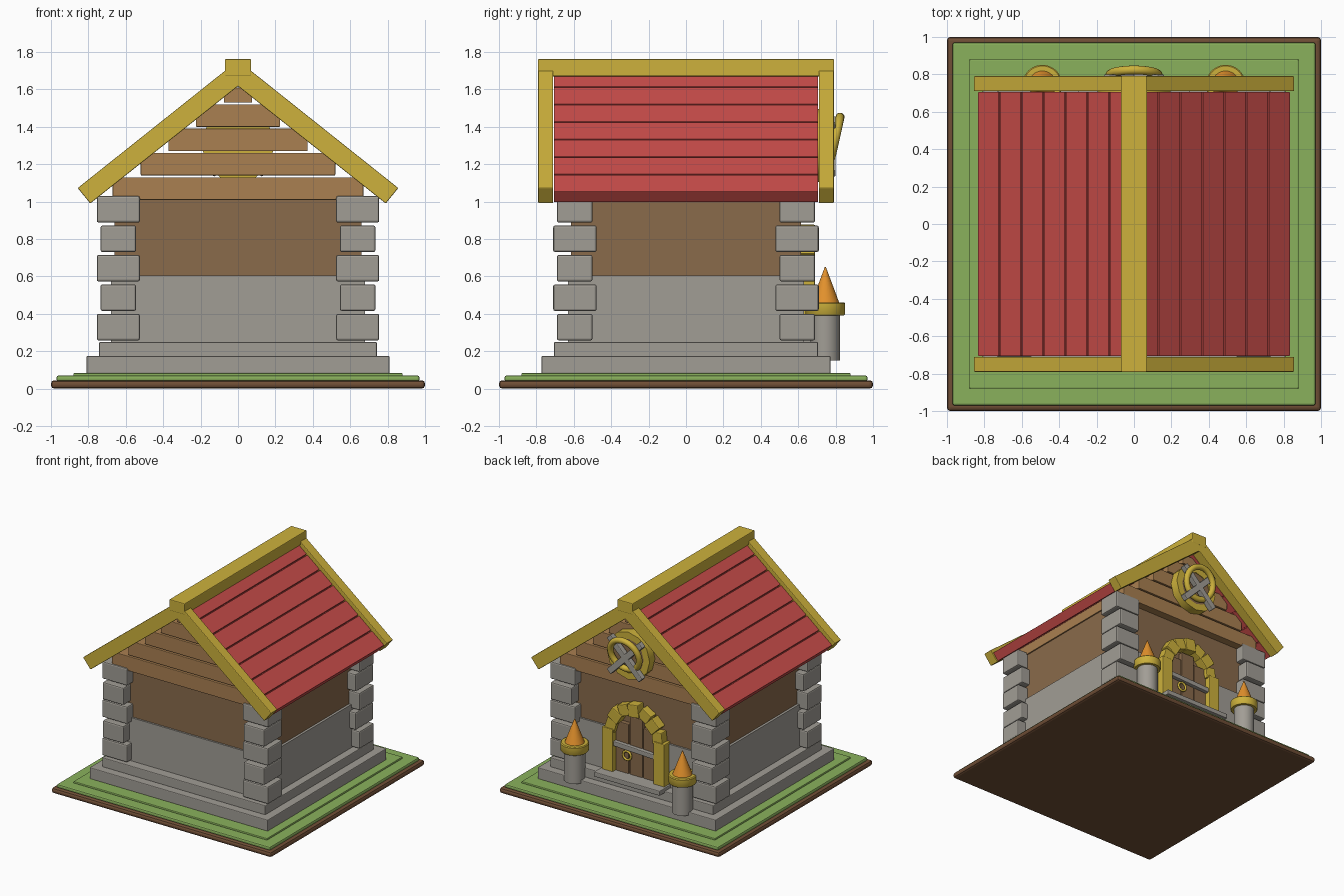
import bpy, bmesh, math
from mathutils import Matrix, Vector

if "Cube" in bpy.data.objects:
    bpy.data.objects.remove(bpy.data.objects["Cube"], do_unlink=True)


def material(name, r, g, b):
    m = bpy.data.materials.new(name)
    m.use_nodes = True
    color = [(c / 255) ** 2.2 for c in (r, g, b)] + [1]
    m.diffuse_color = color
    m.node_tree.nodes["Principled BSDF"].inputs["Base Color"].default_value = color
    return m


soil = material("soil brown", 112, 80, 57)
grass = material("grass green", 137, 176, 93)
stone = material("stone grey", 160, 156, 148)
wall = material("wall brown", 136, 106, 76)
plank = material("plank tan", 168, 127, 82)
gold = material("trim gold", 204, 176, 62)
red = material("roof red", 200, 78, 75)
orange = material("flame orange", 226, 144, 48)


def finish(bm, name, mat, bevel=0.0, smooth=False):
    bmesh.ops.recalc_face_normals(bm, faces=bm.faces)
    mesh = bpy.data.meshes.new(name)
    bm.to_mesh(mesh)
    bm.free()
    mesh.materials.append(mat)
    ob = bpy.data.objects.new(name, mesh)
    bpy.context.collection.objects.link(ob)
    if bevel:
        mod = ob.modifiers.new("bevel", "BEVEL")
        mod.width, mod.segments = bevel, 2
    if smooth:
        bpy.ops.object.select_all(action="DESELECT")
        ob.select_set(True)
        bpy.context.view_layer.objects.active = ob
        bpy.ops.object.shade_smooth_by_angle(angle=math.radians(40))
    return ob


def box(name, mat, x, y, z, bevel=0.006, roll=0.0):
    """Box from (min, max) spans, optionally rolled about its own y axis."""
    bm = bmesh.new()
    bmesh.ops.create_cube(bm, size=1)
    size = [s[1] - s[0] for s in (x, y, z)]
    mid = Vector([(s[0] + s[1]) / 2 for s in (x, y, z)])
    bm.transform(Matrix.Translation(mid) @ Matrix.Rotation(roll, 4, "Y") @ Matrix.Diagonal((*size, 1)))
    return finish(bm, name, mat, bevel)


def extrude_y(name, mat, profile, y0, y1, bevel=0.0):
    """Extrude an x-z profile from y0 to y1."""
    bm = bmesh.new()
    face = bm.faces.new([bm.verts.new((x, y0, z)) for x, z in profile])
    new = bmesh.ops.extrude_face_region(bm, geom=[face])["geom"]
    bmesh.ops.translate(bm, vec=(0, y1 - y0, 0), verts=[v for v in new if isinstance(v, bmesh.types.BMVert)])
    return finish(bm, name, mat, bevel)


def lathe(name, mat, profile, at, matrix=Matrix(), closed=False, steps=32):
    """Spin an r-z profile round its z axis."""
    bm = bmesh.new()
    vs = [bm.verts.new((r, 0, z)) for r, z in profile]
    pairs = list(zip(vs, vs[1:])) + ([(vs[-1], vs[0])] if closed else [])
    edges = [bm.edges.new(p) for p in pairs]
    bmesh.ops.spin(bm, geom=vs + edges, cent=(0, 0, 0), axis=(0, 0, 1), angle=math.tau, steps=steps)
    bmesh.ops.remove_doubles(bm, verts=bm.verts, dist=0.0002)
    bm.transform(Matrix.Translation(at) @ matrix)
    return finish(bm, name, mat, smooth=True)


def ring(name, mat, major, minor, at, matrix):
    circle = [(major + minor * math.cos(a), minor * math.sin(a)) for a in [math.tau * i / 12 for i in range(12)]]
    return lathe(name, mat, circle, at, matrix, closed=True)


def slab(name, mat, hx, hy, z0, z1, bevel=0.006):
    return box(name, mat, (-hx, hx), (-hy, hy), (z0, z1), bevel)


# Ground, plinth and walls
slab("soil_base", soil, 1, 1, 0, 0.045, 0.018)
slab("grass_lower", grass, 0.97, 0.97, 0.04, 0.07, 0.01)
slab("grass_upper", grass, 0.88, 0.88, 0.065, 0.084)
slab("plinth_lower", stone, 0.81, 0.772, 0.08, 0.175)
slab("plinth_upper", stone, 0.742, 0.706, 0.17, 0.25)
slab("stone_wall", stone, 0.68, 0.63, 0.245, 0.605, 0)
slab("timber_wall", wall, 0.66, 0.615, 0.6, 1.02, 0)

# Corner blocks alternate between long and short
for level in range(5):
    z = 0.258 + level * 0.1575
    x0, x1, y0, y1 = (0.525, 0.755, 0.5, 0.69) if level % 2 == 0 else (0.545, 0.735, 0.478, 0.71)
    for sx in (-1, 1):
        for sy in (-1, 1):
            box("corner_block", stone, sorted((sx * x0, sx * x1)), sorted((sy * y0, sy * y1)),
                (z, z + 0.142), 0.01)

# Gable planks narrow towards the ridge
for i, hx in enumerate((0.67, 0.52, 0.372, 0.225, 0.075)):
    z = 1.01 + i * 0.13
    slab("gable_plank", plank, hx, 0.68, z, z + (0.12 if i < 4 else 0.08), 0.004)

# Roof: planks over a thin backing, barge boards and ridge beam
SLOPE = 0.796
PITCH = math.atan(SLOPE)


def roof_strip(name, mat, side, apex, s0, s1, d0, d1, y0, y1, bevel):
    """Board lying on the slope: s runs down it, d goes into it."""
    c, s = math.cos(PITCH), math.sin(PITCH)
    pts = [(side * (a * c - d * s), apex - a * s - d * c)
           for a, d in ((s0, d0), (s1, d0), (s1, d1), (s0, d1))]
    extrude_y(name, mat, pts, y0, y1, bevel)


for side in (-1, 1):
    roof_strip("roof_backing", red, side, 1.72, 0.06, 1.06, 0.025, 0.07, -0.7, 0.7, 0)
    for i in range(7):
        end = 1.067 - i * 0.15
        roof_strip("roof_plank", red, side, 1.72, end - 0.142, end, 0, 0.075, -0.706, 0.706, 0.004)
t = 1.755
barge = [(0, t), (0.857, t - 0.857 * SLOPE), (0.79, 0.99), (0, 1.617), (-0.79, 0.99), (-0.857, t - 0.857 * SLOPE)]
for y0, y1 in ((-0.79, -0.71), (0.71, 0.79)):
    extrude_y("barge_board", gold, barge, y0, y1, 0.005)
slab("ridge_beam", gold, 0.07, 0.792, 1.67, 1.762)

# Door with planks, bar, ring handle and step
for i, top in enumerate((0.68, 0.75, 0.68)):
    x = (i - 1) * 0.125
    box("door_plank", wall, (x - 0.059, x + 0.059), (0.6, 0.65), (0.25, top))
box("door_bar", stone, (-0.19, 0.19), (0.64, 0.68), (0.475, 0.515), roll=-0.04)
box("door_step", stone, (-0.3, 0.3), (0.62, 0.77), (0.235, 0.275))
ring("door_handle", gold, 0.035, 0.009, (0.07, 0.665, 0.43), Matrix.Rotation(math.pi / 2, 4, "X"))

# Door surround: posts and a rough arch of blocks
for side in (-1, 1):
    box("door_post", gold, sorted((side * 0.185, side * 0.285)), (0.6, 0.69), (0.25, 0.62))
for i in range(7):
    a = math.radians(12 + 26 * i)
    x, z = 0.215 * math.cos(a), 0.605 + 0.215 * math.sin(a)
    w = 0.046 + 0.006 * (i % 2)
    box("arch_block", gold, (x - w, x + w), (0.6, 0.68 + 0.01 * (i % 2)), (z - 0.048, z + 0.048),
        roll=-a + (0.12 if i % 2 else -0.1))

# Round gable emblem: disc, crossed bars and a tilted ring
face_back = Matrix.Rotation(-math.pi / 2, 4, "X")
lathe("emblem_rim", gold, [(0, 0), (0.195, 0), (0.195, 0.07), (0.14, 0.07), (0.14, 0.05), (0, 0.05)],
      (0, 0.68, 1.3), face_back, steps=12)
lathe("emblem_panel", wall, [(0, 0), (0.145, 0), (0.145, 0.02), (0, 0.02)], (0, 0.725, 1.3), face_back)
for side in (-1, 1):
    box("emblem_bar", stone, (-0.205, 0.205), (0.755, 0.8), (1.27, 1.32), roll=side * math.pi / 4)
ring("emblem_ring", gold, 0.13, 0.024, (0, 0.795, 1.325), Matrix.Rotation(-math.pi / 2 - 0.22, 4, "X"))

# Lamps either side of the door
for x in (-0.49, 0.49):
    at = (x, 0.745, 0)
    lathe("lamp_post", stone, [(0, 0.15), (0.079, 0.15), (0.079, 0.4), (0, 0.4)], at)
    lathe("lamp_collar", gold, [(0, 0.392), (0.1, 0.392), (0.106, 0.4), (0.106, 0.455), (0.1, 0.462), (0, 0.462)], at)
    lathe("lamp_flame", orange, [(0, 0.455), (0.076, 0.455), (0.003, 0.65), (0, 0.65)], at)
